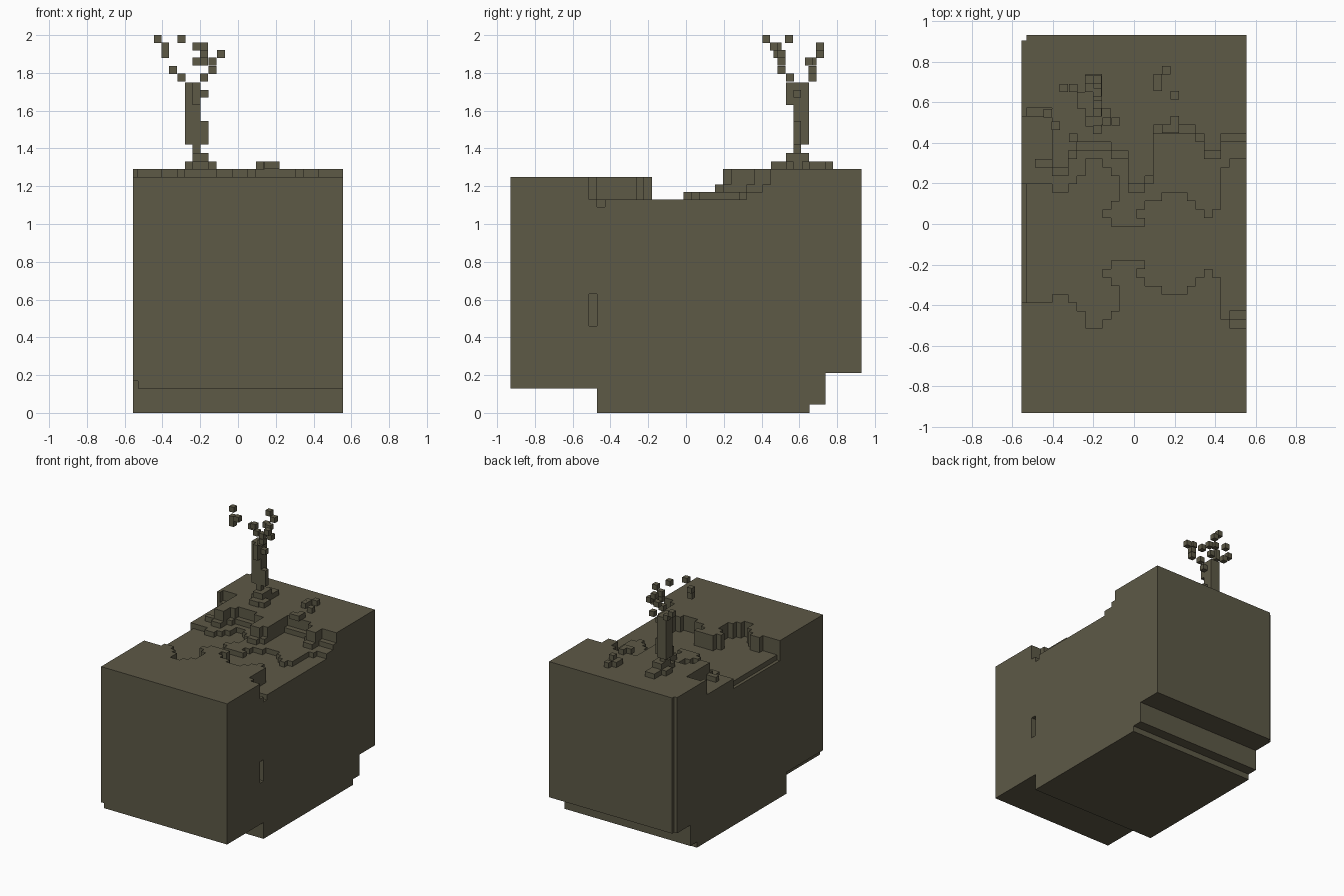
import bpy, bmesh

if "Cube" in bpy.data.objects:
    bpy.data.objects.remove(bpy.data.objects["Cube"])

S = 0.0417                     # voxel size
mat = bpy.data.materials.new("dark olive earth")
mat.diffuse_color = (0.110, 0.100, 0.062, 1)
mat.use_nodes = True
mat.node_tree.nodes["Principled BSDF"].inputs["Base Color"].default_value = mat.diffuse_color


def finish(name, bm):
    bmesh.ops.recalc_face_normals(bm, faces=bm.faces)
    me = bpy.data.meshes.new(name)
    bm.to_mesh(me)
    bm.free()
    me.materials.append(mat)
    ob = bpy.data.objects.new(name, me)
    bpy.context.collection.objects.link(ob)
    return ob


def boxes(name, items):
    """One object from boxes given as (x0, x1, y0, y1, z0, z1)."""
    bm = bmesh.new()
    for x0, x1, y0, y1, z0, z1 in items:
        for v in bmesh.ops.create_cube(bm, size=1)["verts"]:
            v.co = (x0 if v.co.x < 0 else x1,
                    y0 if v.co.y < 0 else y1,
                    z0 if v.co.z < 0 else z1)
    return finish(name, bm)


def cubes(name, centres):
    h = S / 2
    return boxes(name, [(x - h, x + h, y - h, y + h, z - h, z + h) for x, y, z in centres])


# --- ground block: cell grid with a thin strip on the left and at the back ---
X = [-0.555] + [-0.53 + i * S for i in range(26)] + [0.555]
Y = [-0.93 + k * S for k in range(45)] + [0.93]
Z = [0, .045, .13, .17, .21, .46, .63, 1.09, 1.13, 1.17, 1.21, 1.25, 1.29]

# half width of the stream bed per column, mirrored about row 20
half = [7, 7, 7, 6, 6, 7, 8, 10, 10, 9, 8, 2, 2, 4, 5, 5, 6, 6, 6, 5, 4, 3, 4, 9, 10, 10]
spit = {(9, 3), (10, 2), (10, 3), (10, 4), (13, 2)}      # bank heads jutting into the bed
# row where the upper back bank begins
upper = [35, 35, 35, 28, 28, 30, 31, 31, 31, 31, 30, 30, 26, 26, 27,
         33, 33, 33, 33, 33, 32, 30, 30, 32, 32, 32]


def top(i, k):
    strip, j = i == 0, max(i - 1, 0)
    d = k - 20 if k >= 20 else 19 - k
    if d < half[j] and (j, d) not in spit:
        low = strip or (j >= 24 and k == 11)
        return 1.09 if low else 1.13
    if k < 20:
        return 1.25
    if k < upper[j]:
        return 1.21 if j in (1, 2) and k == 29 else 1.17
    return 1.21 if k == upper[j] and not strip else 1.29


def bottom(i, k):
    if k < 11:
        return 0.17 if i == 0 else 0.13
    return 0 if k < 38 else 0.045 if k < 40 else 0.21


def solid(i, k, m):
    if not (0 <= i < len(X) - 1 and 0 <= k < len(Y) - 1 and 0 <= m < len(Z) - 1):
        return False
    if i == 0 and k == len(Y) - 2:                # notched back left corner
        return False
    if i == len(X) - 2 and k == 10 and m == 5:    # niche in the right side
        return False
    return bottom(i, k) <= Z[m] + .001 and Z[m + 1] <= top(i, k) + .001


bm = bmesh.new()
verts = {}


def vert(c):
    if c not in verts:
        verts[c] = bm.verts.new((X[c[0]], Y[c[1]], Z[c[2]]))
    return verts[c]


for i in range(len(X) - 1):
    for k in range(len(Y) - 1):
        for m in range(len(Z) - 1):
            if not solid(i, k, m):
                continue
            for ax in range(3):
                for side in (0, 1):
                    n = [i, k, m]
                    n[ax] += 2 * side - 1
                    if solid(*n):
                        continue
                    loop = []
                    for a, b in ((0, 0), (1, 0), (1, 1), (0, 1)):
                        c = [i, k, m]
                        c[ax] += side
                        c[(ax + 1) % 3] += a
                        c[(ax + 2) % 3] += b
                        loop.append(vert(tuple(c)))
                    bm.faces.new(loop if side else loop[::-1])
me = bpy.data.meshes.new("ground_block")
bm.to_mesh(me)
bm.free()
me.materials.append(mat)
bpy.context.collection.objects.link(bpy.data.objects.new("ground_block", me))

# --- tree ---
boxes("tree_trunk", [
    (-.24, -.198, .57, .61, 1.375, 1.42),
    (-.28, -.198, .57, .65, 1.42, 1.75),
    (-.198, -.157, .57, .61, 1.42, 1.545),
    (-.24, -.198, .53, .57, 1.63, 1.75),
    (-.198, -.157, .57, .61, 1.67, 1.71)])
boxes("tree_roots", [
    (-.24, -.157, .53, .65, 1.33, 1.375),
    (-.24, -.157, .48, .74, 1.29, 1.33),
    (-.28, -.24, .57, .65, 1.29, 1.33),
    (-.157, -.113, .49, .57, 1.29, 1.33)])
cubes("tree_leaves", [
    (-.425, .545, 1.98), (-.30, .425, 1.98),
    (-.385, .485, 1.94), (-.385, .485, 1.90),
    (-.22, .71, 1.94), (-.18, .465, 1.94), (-.18, .71, 1.90),
    (-.09, .505, 1.90), (-.135, .505, 1.86), (-.135, .505, 1.815),
    (-.22, .67, 1.86), (-.18, .65, 1.86), (-.18, .67, 1.775),
    (-.345, .67, 1.815), (-.30, .67, 1.775), (-.18, .55, 1.775)])

# --- small stones on the back bank ---
cubes("stones", [(x, y, 1.311) for x, y in
                 ((.117, .675), (.117, .717), (.158, .758), (.20, .634), (.20, .51), (.16, .47), (.20, .47))])
